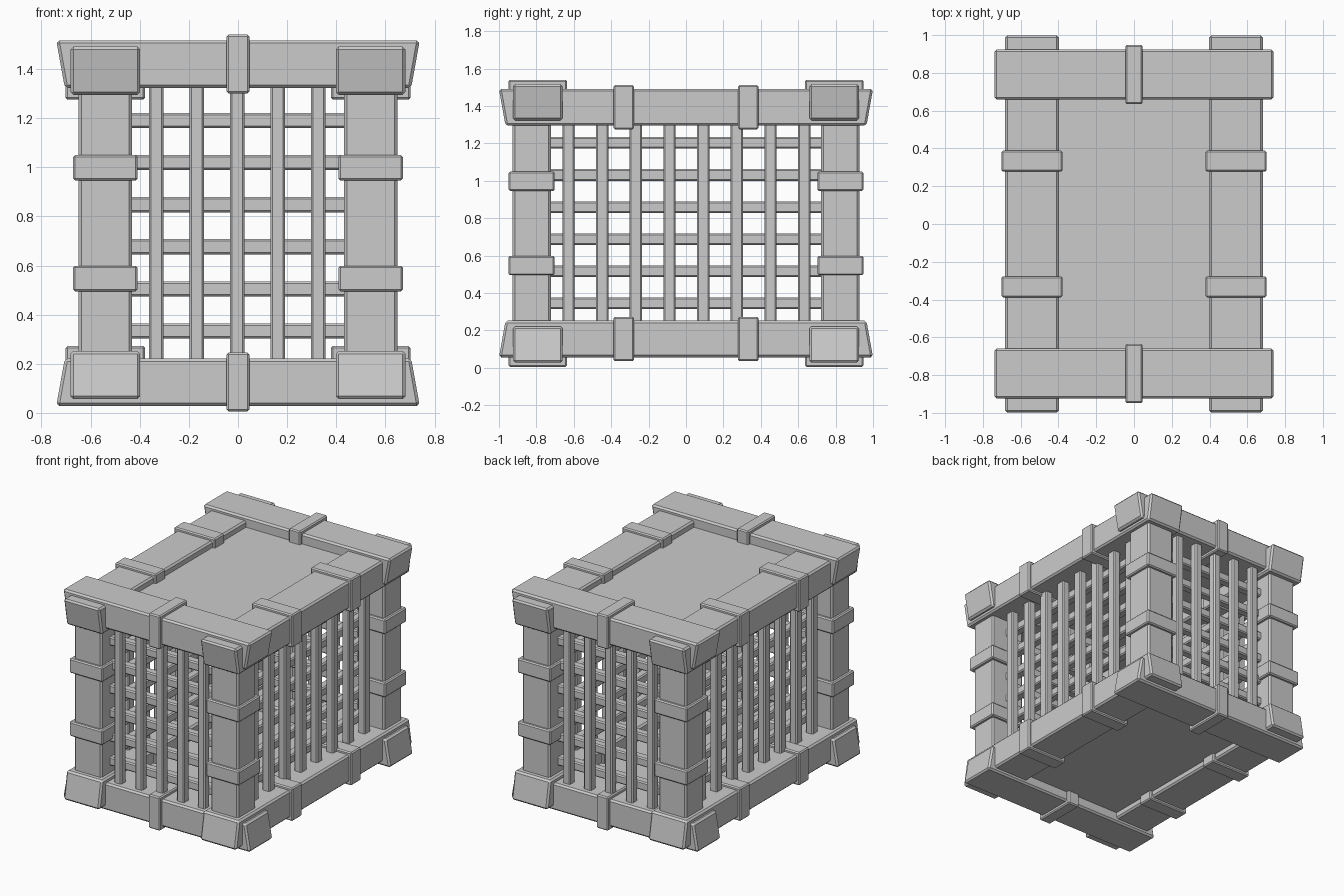
import bpy, bmesh

if "Cube" in bpy.data.objects:
    bpy.data.objects.remove(bpy.data.objects["Cube"])


def block(name, center, half, bevel=0.012, axis=None, taper=0.0, wide_up=True):
    """Bevelled box; along `axis` the ends lean in by `taper` at the narrow side."""
    bm = bmesh.new()
    bmesh.ops.create_cube(bm, size=2)
    for v in bm.verts:
        up = v.co.z > 0
        sign = [1 if c > 0 else -1 for c in v.co]
        for i in range(3):
            v.co[i] *= half[i]
        if axis is not None and up != wide_up:
            v.co[axis] -= sign[axis] * taper
        for i in range(3):
            v.co[i] += center[i]
    if bevel:
        bmesh.ops.bevel(bm, geom=bm.edges[:], offset=bevel, segments=1,
                        affect='EDGES', profile=0.5)
    bmesh.ops.recalc_face_normals(bm, faces=bm.faces[:])
    mesh = bpy.data.meshes.new(name)
    bm.to_mesh(mesh)
    bm.free()
    ob = bpy.data.objects.new(name, mesh)
    bpy.context.collection.objects.link(ob)
    return ob


BX, BY = 0.54, 0.792      # centre lines of the side beams and end beams

# Top and bottom frames with their bands
for level, zx, zy, panel_z in (("top", 1.42, 1.393, 1.415), ("bottom", 0.125, 0.154, 0.13)):
    up = level == "top"
    for s in (-1, 1):
        block(f"{level}_end_beam", (0, s * BY, zx), (0.74, 0.133, 0.097),
              axis=0, taper=0.035, wide_up=up)
        block(f"{level}_end_beam_band", (0, s * BY, zx), (0.046, 0.156, 0.12), 0.008)
        block(f"{level}_side_beam", (s * BX, 0, zy), (0.142, 1.0, 0.098),
              axis=1, taper=0.035, wide_up=up)
        for t in (-1, 1):
            block(f"{level}_side_beam_band", (s * BX, t * 0.333, zy),
                  (0.162, 0.055, 0.118), 0.008)
    # Roof / floor panel
    block(f"{level}_panel", (0, 0, panel_z), (0.5, 0.75, 0.03), 0)

# Corner posts with two bands each
for sx in (-1, 1):
    for sy in (-1, 1):
        x, y = sx * BX, sy * 0.825
        block("corner_post", (x, y, 0.772), (0.109, 0.102, 0.57))
        for z in (0.547, 0.998):
            block("post_band", (x, y, z), (0.131, 0.123, 0.052), 0.008)

# Lattice bars: uprights outside, rails just behind them
for s in (-1, 1):
    for i in range(5):
        block("end_upright_bar", (-0.333 + i * 0.165, s * 0.855, 0.772),
              (0.029, 0.029, 0.6), 0.008)
    for i in range(8):
        block("side_upright_bar", (s * 0.555, -0.628 + i * 0.18, 0.772),
              (0.029, 0.033, 0.57), 0.008)
    for i in range(6):
        block("end_rail_bar", (0, s * 0.80, 0.333 + i * 0.1715),
              (0.5, 0.031, 0.031), 0.008)
        block("side_rail_bar", (s * 0.50, 0, 0.345 + i * 0.1715),
              (0.031, 0.78, 0.031), 0.008)
